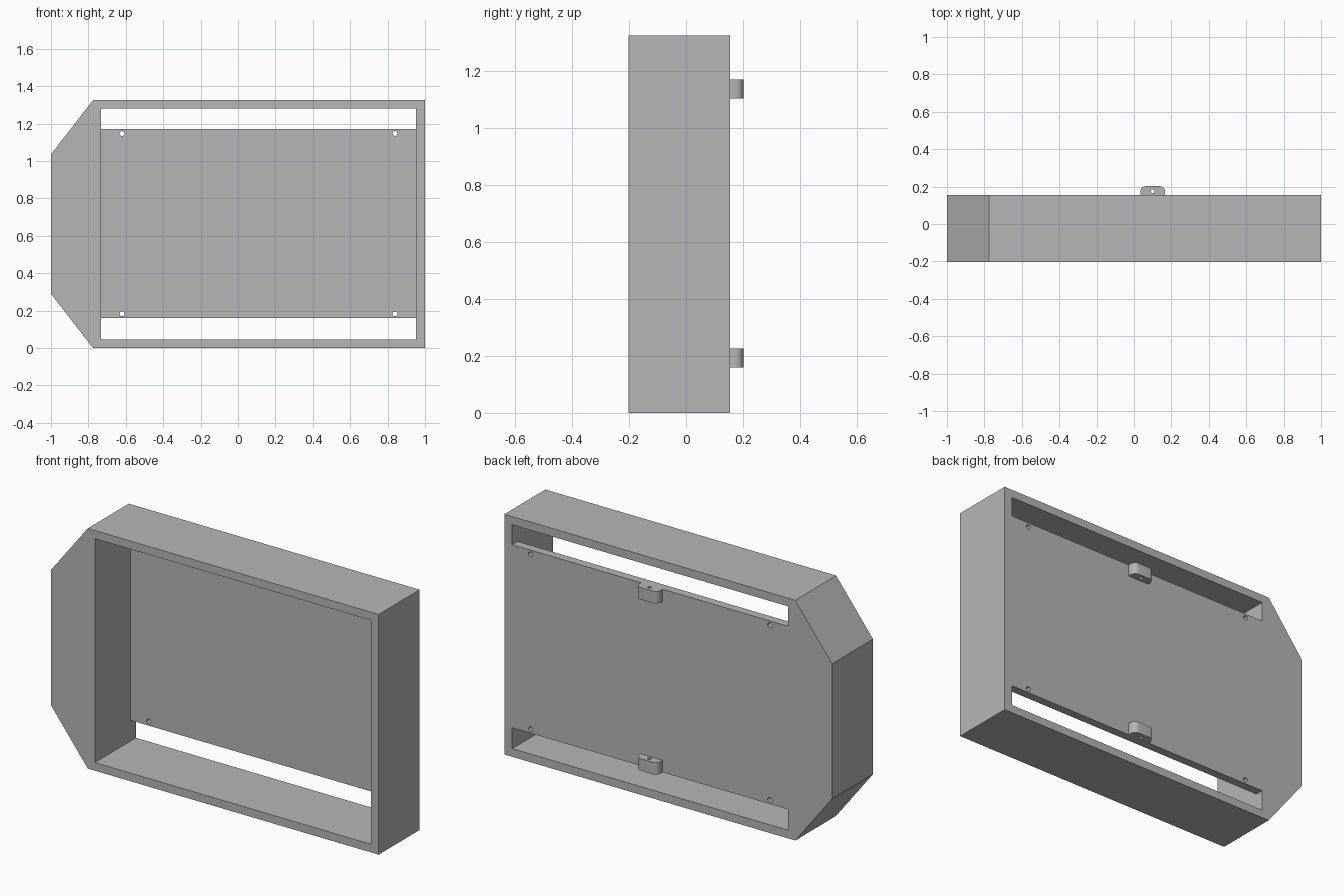
import bpy
import bmesh
from math import pi, sin, cos

default = bpy.data.objects.get("Cube")
if default:
    bpy.data.objects.remove(default, do_unlink=True)

# Single flat colour
grey = bpy.data.materials.new("plain_grey")
grey.use_nodes = True
colour = (0.47, 0.47, 0.47, 1)
grey.diffuse_color = colour
grey.node_tree.nodes["Principled BSDF"].inputs["Base Color"].default_value = colour

# Main dimensions
WIDTH, HEIGHT = 1.0, 1.325
FRONT, BACK, LUG_BACK = -0.202, 0.155, 0.202
PANEL_FRONT = 0.108
OPEN_LEFT, OPEN_RIGHT = -0.732, 0.952
OPEN_LOW, OPEN_HIGH = 0.045, 1.28
PANEL_LOW, PANEL_HIGH = 0.16, 1.17


def prism(name, points, offset):
    """Extrude a closed outline of 3D points along an offset."""
    bm = bmesh.new()
    face = bm.faces.new([bm.verts.new(p) for p in points])
    grown = bmesh.ops.extrude_face_region(bm, geom=[face])["geom"]
    bmesh.ops.translate(bm, vec=offset, verts=[v for v in grown if isinstance(v, bmesh.types.BMVert)])
    bmesh.ops.recalc_face_normals(bm, faces=bm.faces)
    mesh = bpy.data.meshes.new(name)
    bm.to_mesh(mesh)
    bm.free()
    mesh.materials.append(grey)
    obj = bpy.data.objects.new(name, mesh)
    bpy.context.collection.objects.link(obj)
    return obj


def box(name, x0, x1, y0, y1, z0, z1):
    outline = [(x0, y0, z0), (x1, y0, z0), (x1, y0, z1), (x0, y0, z1)]
    return prism(name, outline, (0, y1 - y0, 0))


def circle(radius, count=24):
    return [(radius * cos(2 * pi * i / count), radius * sin(2 * pi * i / count)) for i in range(count)]


def cut(target, cutter):
    """Subtract the cutter, then discard it."""
    cutter.hide_render = True
    mod = target.modifiers.new("cut", "BOOLEAN")
    mod.operation, mod.solver, mod.object = "DIFFERENCE", "EXACT", cutter
    bpy.context.view_layer.objects.active = target
    bpy.ops.object.modifier_apply(modifier=mod.name)
    bpy.data.objects.remove(cutter, do_unlink=True)


# Housing: a block with two chamfered corners on one end
outline = [(-WIDTH, 0.29), (-0.775, 0), (WIDTH, 0), (WIDTH, HEIGHT), (-0.775, HEIGHT), (-WIDTH, 1.035)]
housing = prism("housing", [(x, FRONT, z) for x, z in outline], (0, BACK - FRONT, 0))

# Front cavity, leaving the back panel
cut(housing, box("cavity_cutter", OPEN_LEFT, OPEN_RIGHT, FRONT - 0.1, PANEL_FRONT, OPEN_LOW, OPEN_HIGH))

# Slots through the panel along the bottom and top
for low, high in ((OPEN_LOW, PANEL_LOW), (PANEL_HIGH, OPEN_HIGH)):
    cut(housing, box("slot_cutter", OPEN_LEFT, OPEN_RIGHT, PANEL_FRONT - 0.05, BACK + 0.1, low, high))

# Screw holes near the panel corners
for x in (-0.62, 0.84):
    for z in (0.183, 1.147):
        ring = [(x + a, PANEL_FRONT - 0.05, z + b) for a, b in circle(0.013)]
        cut(housing, prism("screw_hole_cutter", ring, (0, 0.2, 0)))

# Rounded lugs on the back, each with a vertical pin hole
LUG_X, LUG_HALF, ROUND, LUG_TALL = 0.1, 0.066, 0.03, 0.066
arc = [(LUG_HALF - ROUND + ROUND * cos(t * pi / 16), LUG_BACK - ROUND + ROUND * sin(t * pi / 16))
       for t in range(9)]
half = [(LUG_HALF, BACK)] + arc
profile = half + [(-x, y) for x, y in reversed(half)]
for name, z in (("lower_lug", PANEL_LOW), ("upper_lug", PANEL_HIGH - LUG_TALL)):
    lug = prism(name, [(LUG_X + x, y, z) for x, y in profile], (0, 0, LUG_TALL))
    ring = [(LUG_X + a, 0.175 + b, z - 0.05) for a, b in circle(0.01)]
    cut(lug, prism("pin_hole_cutter", ring, (0, 0, LUG_TALL + 0.1)))

# Smooth the rounded surfaces, keep the hard edges
for obj in bpy.context.view_layer.objects:
    obj.select_set(obj.type == "MESH" and obj.name in ("housing", "lower_lug", "upper_lug"))
bpy.context.view_layer.objects.active = housing
bpy.ops.object.shade_smooth_by_angle(angle=pi / 6)
